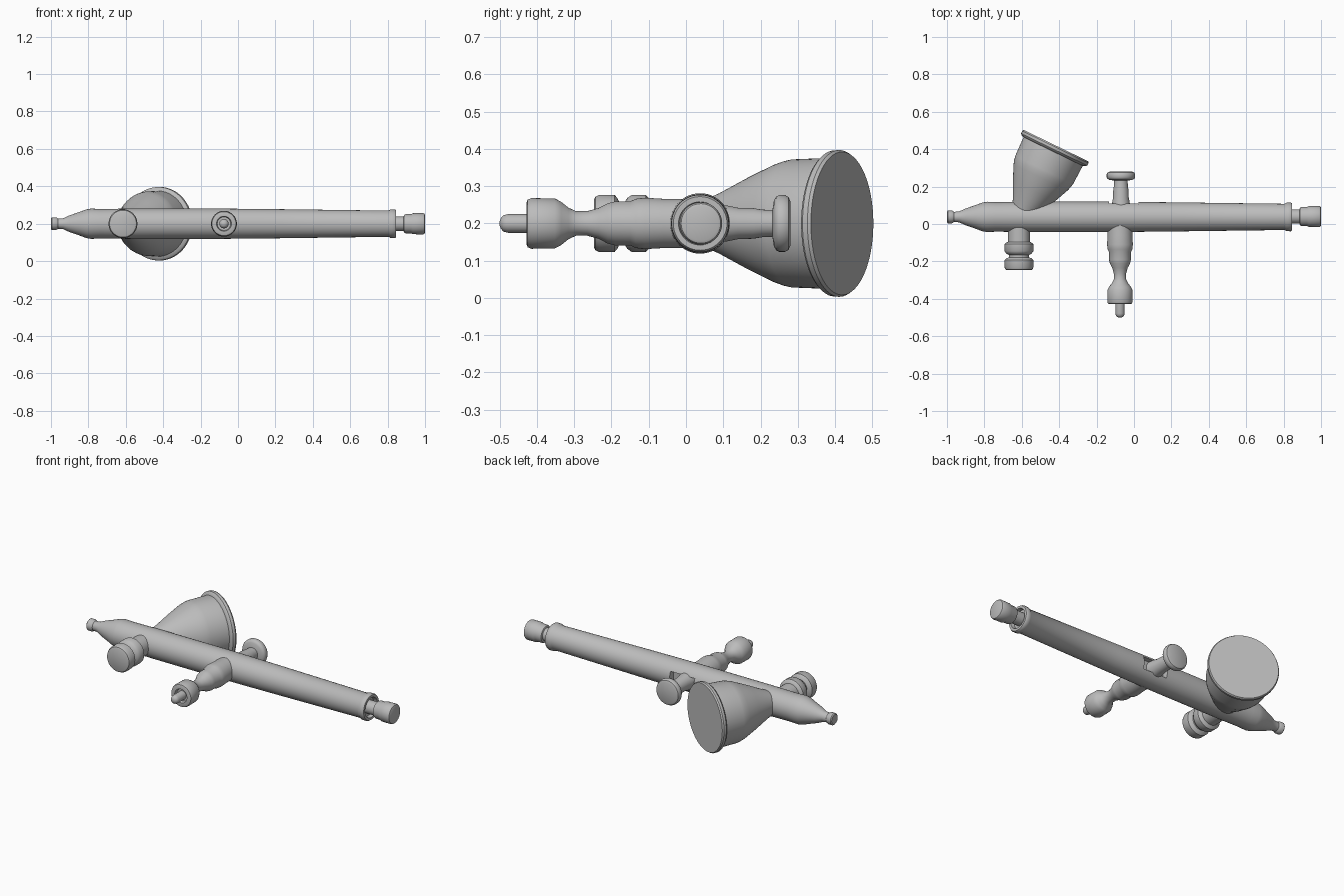
import bpy, bmesh, math
from mathutils import Vector

cube = bpy.data.objects.get("Cube")
if cube:
    bpy.data.objects.remove(cube, do_unlink=True)

# Single metal colour
metal = bpy.data.materials.new("Grey metal")
grey = (0.5, 0.5, 0.5, 1.0)
metal.diffuse_color = grey
metal.use_nodes = True
bsdf = metal.node_tree.nodes["Principled BSDF"]
bsdf.inputs["Base Color"].default_value = grey
bsdf.inputs["Roughness"].default_value = 0.5


def smooth(ob):
    bpy.ops.object.select_all(action='DESELECT')
    ob.select_set(True)
    bpy.context.view_layer.objects.active = ob
    bpy.ops.object.shade_smooth_by_angle(angle=math.radians(35))


def lathe(name, origin, axis, profile, sides=48):
    """Solid of revolution; profile is (distance along axis, radius)."""
    origin = Vector(origin)
    axis = Vector(axis).normalized()
    v = Vector((0, 0, 1))
    u = v.cross(axis)
    bm = bmesh.new()
    rings = []
    for d, r in profile:
        rings.append([bm.verts.new(origin + axis * d
                      + u * (r * math.cos(2 * math.pi * i / sides))
                      + v * (r * math.sin(2 * math.pi * i / sides)))
                      for i in range(sides)])
    for a, b in zip(rings, rings[1:]):
        for i in range(sides):
            j = (i + 1) % sides
            bm.faces.new((a[i], a[j], b[j], b[i]))
    bm.faces.new(rings[0])
    bm.faces.new(rings[-1])
    bmesh.ops.recalc_face_normals(bm, faces=bm.faces)
    mesh = bpy.data.meshes.new(name)
    bm.to_mesh(mesh)
    bm.free()
    mesh.materials.append(metal)
    ob = bpy.data.objects.new(name, mesh)
    bpy.context.collection.objects.link(ob)
    smooth(ob)
    return ob


Z = 0.2        # height of every axis
Y = 0.038      # centre line of the barrel

# Barrel with tapered nozzle and rear collar
barrel = lathe("barrel", (0, Y, Z), (1, 0, 0), [
    (-1.0, 0.028), (-0.995, 0.034), (-0.972, 0.034), (-0.962, 0.027),
    (-0.935, 0.029), (-0.90, 0.045), (-0.85, 0.062), (-0.81, 0.077),
    (-0.785, 0.081), (-0.74, 0.079), (-0.55, 0.081), (-0.1, 0.081),
    (0.2, 0.078), (0.805, 0.070), (0.815, 0.076), (0.838, 0.077),
    (0.846, 0.072), (0.846, 0.058), (0.825, 0.054)])

# Slot for the trigger in the back of the barrel
bpy.ops.mesh.primitive_cube_add(size=1, location=(-0.055, 0.12, Z))
cutter = bpy.context.object
cutter.name = "slot_cutter"
cutter.hide_render = True
cutter.scale = (0.16, 0.08, 0.075)
cut = barrel.modifiers.new("slot", 'BOOLEAN')
cut.operation = 'DIFFERENCE'
cut.solver = 'EXACT'
cut.object = cutter
bpy.context.view_layer.objects.active = barrel
bpy.ops.object.modifier_apply(modifier=cut.name)
bpy.data.objects.remove(cutter, do_unlink=True)

# Tail knob
lathe("tail_knob", (0, Y + 0.002, Z), (1, 0, 0), [
    (0.80, 0.038), (0.885, 0.038), (0.888, 0.047), (0.895, 0.051),
    (0.925, 0.051), (0.935, 0.056), (0.99, 0.057), (0.997, 0.053),
    (1.0, 0.046)])

# Closed paint cup, leaning toward the tail
lathe("paint_cup", (-0.417, 0.419, Z), (0.437, 0.9, 0), [
    (-0.43, 0.055), (-0.36, 0.082), (-0.27, 0.125), (-0.19, 0.160),
    (-0.165, 0.168), (-0.145, 0.172), (-0.035, 0.176), (-0.03, 0.190),
    (-0.023, 0.196), (-0.008, 0.197), (0.0, 0.192)], 64)

# Short stem and knob under the nozzle
lathe("front_knob", (-0.615, 0, Z), (0, -1, 0), [
    (-0.04, 0.058), (0.095, 0.058), (0.10, 0.068), (0.108, 0.077),
    (0.145, 0.077), (0.158, 0.068), (0.166, 0.054), (0.178, 0.054),
    (0.184, 0.068), (0.192, 0.077), (0.232, 0.077), (0.243, 0.072),
    (0.247, 0.064)])

# Air valve with waisted stem and recessed mouth
lathe("air_valve", (-0.075, 0, Z), (0, -1, 0), [
    (-0.04, 0.066), (0.06, 0.066), (0.11, 0.069), (0.135, 0.066),
    (0.15, 0.059), (0.19, 0.059), (0.21, 0.054), (0.235, 0.041),
    (0.265, 0.033), (0.295, 0.033), (0.315, 0.042), (0.335, 0.058),
    (0.352, 0.067), (0.415, 0.068), (0.425, 0.064), (0.428, 0.056),
    (0.428, 0.040), (0.412, 0.036)])
lathe("valve_pin", (-0.075, 0, Z), (0, -1, 0), [
    (0.38, 0.025), (0.478, 0.025), (0.490, 0.022), (0.497, 0.014),
    (0.5, 0.006)], 32)

# Trigger with round finger pad
lathe("trigger", (-0.070, 0, Z), (0, 1, 0), [
    (0.04, 0.052), (0.11, 0.048), (0.14, 0.042), (0.18, 0.041),
    (0.205, 0.037), (0.232, 0.036), (0.236, 0.062), (0.242, 0.072),
    (0.250, 0.076), (0.266, 0.076), (0.275, 0.071), (0.280, 0.060)])
